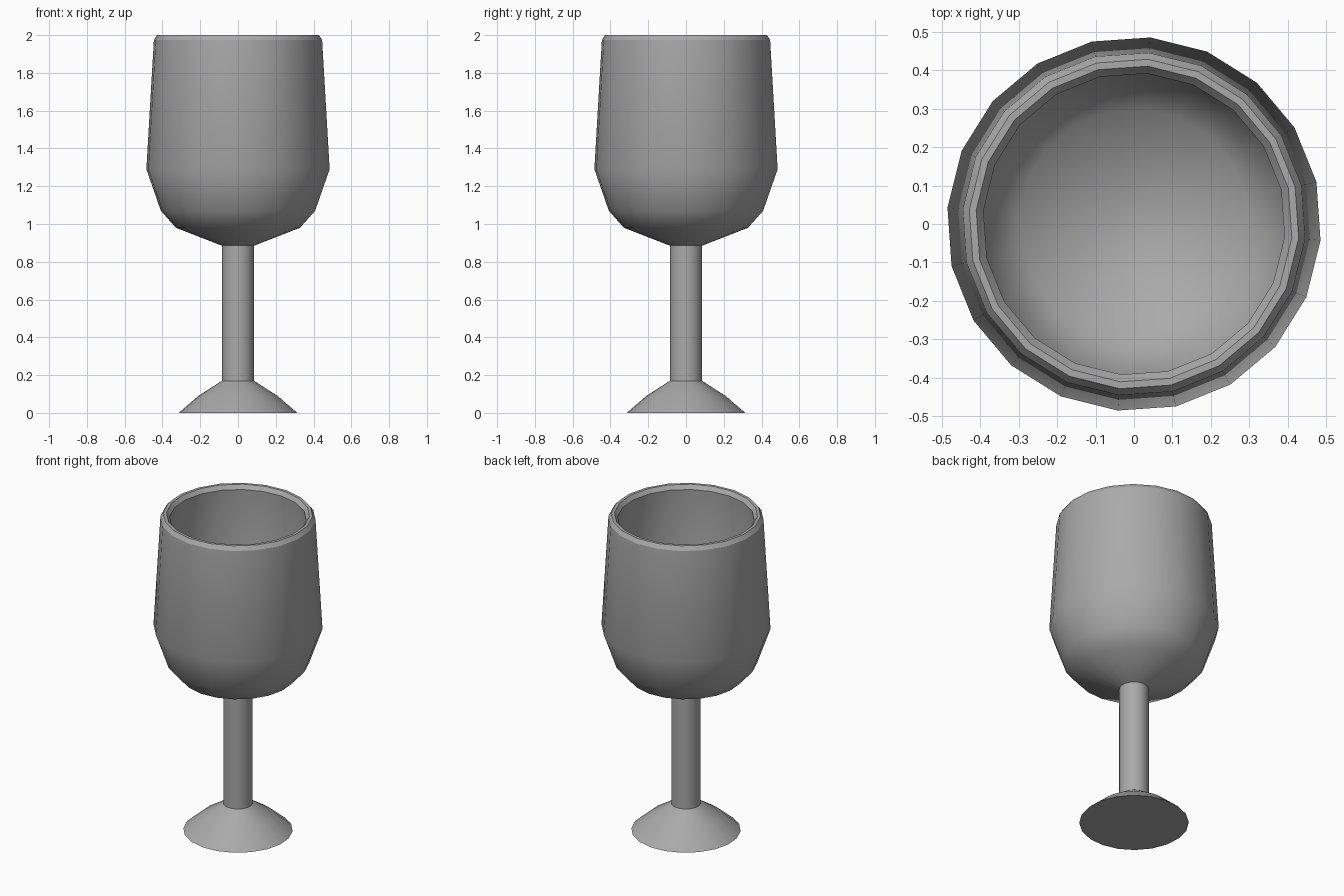
import bpy, bmesh
from math import cos, sin, radians, tau

SIDES = 20
TURN = radians(-5)

cube = bpy.data.objects.get("Cube")
if cube:
    bpy.data.objects.remove(cube, do_unlink=True)

grey = bpy.data.materials.new("Grey metal")
grey.use_nodes = True
colour = (0.4, 0.4, 0.4, 1)
grey.diffuse_color = colour
grey.node_tree.nodes["Principled BSDF"].inputs["Base Color"].default_value = colour


def lathe(name, profile):
    """Spin (radius, height) points around z; radius 0 makes a pole."""
    bm = bmesh.new()
    rings = []
    for r, z in profile:
        if r == 0:
            rings.append([bm.verts.new((0, 0, z))] * SIDES)
        else:
            angles = [TURN + tau * i / SIDES for i in range(SIDES)]
            rings.append([bm.verts.new((r * cos(a), r * sin(a), z)) for a in angles])
    for low, high in zip(rings, rings[1:]):
        for i in range(SIDES):
            j = (i + 1) % SIDES
            corners = dict.fromkeys((low[i], low[j], high[j], high[i]))
            bm.faces.new(list(corners))
    mesh = bpy.data.meshes.new(name)
    bm.to_mesh(mesh)
    bm.free()
    mesh.materials.append(grey)
    obj = bpy.data.objects.new(name, mesh)
    bpy.context.collection.objects.link(obj)
    bpy.ops.object.select_all(action="DESELECT")
    obj.select_set(True)
    bpy.context.view_layer.objects.active = obj
    bpy.ops.object.shade_smooth_by_angle(angle=radians(30))
    return obj


# Flared foot with a flat underside
lathe("foot", [(0, 0), (0.315, 0), (0.21, 0.09), (0.085, 0.17)])

# Straight stem
lathe("stem", [(0.085, 0.17), (0.085, 0.885)])

# Hollow bowl: outer wall, bevelled lip, inner wall down to the floor
lathe("bowl", [
    (0.085, 0.885), (0.33, 0.98), (0.41, 1.07), (0.487, 1.29),
    (0.447, 1.975), (0.43, 2.0), (0.412, 2.0), (0.393, 1.975),
    (0.433, 1.29), (0.365, 1.1), (0.3, 1.03), (0.08, 0.945), (0, 0.945),
])
